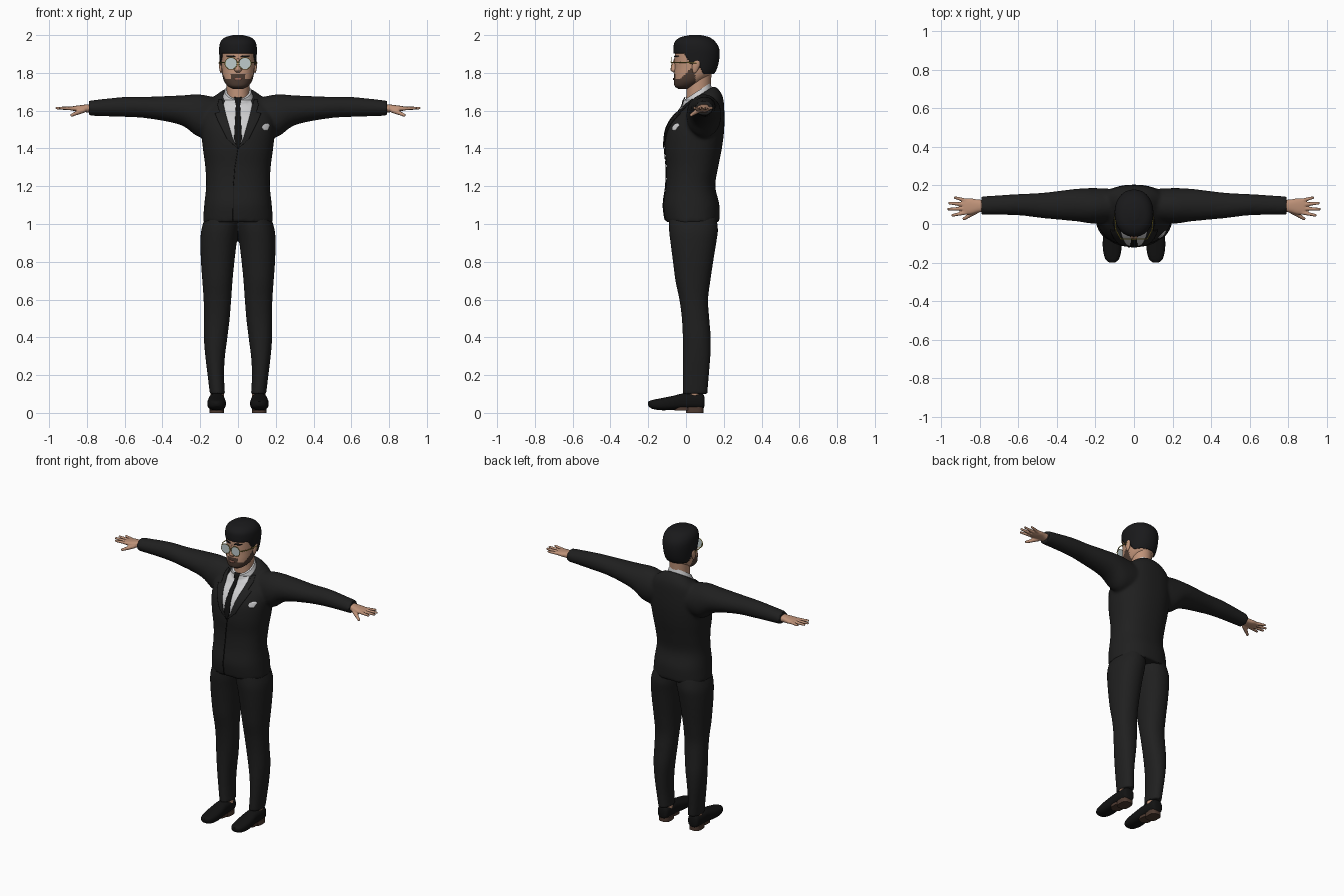
import bpy, bmesh, math
from mathutils import Vector as V
from mathutils.bvhtree import BVHTree

if "Cube" in bpy.data.objects:
    bpy.data.objects.remove(bpy.data.objects["Cube"])


def mat(name, r, g, b):
    m = bpy.data.materials.new(name)
    m.diffuse_color = (r, g, b, 1)
    m.use_nodes = True
    m.node_tree.nodes["Principled BSDF"].inputs["Base Color"].default_value = m.diffuse_color
    return m


SUIT = mat("suit_charcoal", .014, .014, .014)
BLACK = mat("black", .006, .006, .006)
HAIR = mat("hair_black", .010, .010, .011)
SKIN = mat("skin", .52, .29, .19)
BEARD = mat("beard_brown", .075, .045, .032)
LIPS = mat("lips", .33, .14, .10)
SHIRT = mat("shirt_white", .62, .62, .63)
LENS = mat("lens_pale", .52, .60, .60)
GOLD = mat("frame_gold", .42, .33, .05)
SOLE = mat("sole_brown", .075, .042, .03)


def finish(name, bm, *mats, angle=45):
    bmesh.ops.recalc_face_normals(bm, faces=bm.faces)
    me = bpy.data.meshes.new(name)
    bm.to_mesh(me)
    bm.free()
    for m in mats:
        me.materials.append(m)
    me.polygons.foreach_set("use_smooth", [True] * len(me.polygons))
    me.set_sharp_from_angle(angle=math.radians(angle))
    ob = bpy.data.objects.new(name, me)
    bpy.context.collection.objects.link(ob)
    return ob


def loft(bm, rings, n=32, p=2.0, steps=4, sides=(1,)):
    """Closed skin through rings (centre, u axis, v axis), splined between rings."""
    rings = [[V(a) for a in r] for r in rings]
    fine = []
    for i in range(len(rings) - 1):
        a, b, c, d = (rings[min(max(k, 0), len(rings) - 1)] for k in (i - 1, i, i + 1, i + 2))
        for s in range(steps):
            t = s / steps
            fine.append([b[k] + (c[k] - a[k]) * t * .5
                         + (a[k] * 2 - b[k] * 5 + c[k] * 4 - d[k]) * t * t * .5
                         + (b[k] * 3 - a[k] - c[k] * 3 + d[k]) * t ** 3 * .5 for k in range(3)])
    fine.append(rings[-1])
    for side in sides:
        rows = []
        for c, u, v in fine:
            row = []
            for j in range(n):
                a = math.tau * j / n
                cu, sv = (math.copysign(abs(f) ** (2 / p), f) for f in (math.cos(a), math.sin(a)))
                q = c + u * cu + v * sv
                row.append(bm.verts.new((q.x * side, q.y, q.z)))
            rows.append(row)
        for r0, r1 in zip(rows, rows[1:]):
            for j in range(n):
                k = (j + 1) % n
                bm.faces.new((r0[j], r0[k], r1[k], r1[j]))
        bm.faces.new(rows[0])
        bm.faces.new(rows[-1])


def level(z, yf, yb, rx, tilt=0, cx=0):
    """Horizontal ring from front and back depth; tilt raises the back."""
    ry = (yb - yf) / 2
    return (cx, (yf + yb) / 2, z), (rx, 0, 0), (0, ry, ry * tilt)


def tube(bm, a, b, r0, r1, **kw):
    a, b = V(a), V(b)
    d = (b - a).normalized()
    u = d.orthogonal().normalized()
    w = d.cross(u)
    loft(bm, [(p, u * r, w * r) for p, r in ((a, r0), (b, r1))], **kw)


def fuse(ob, voxel, smooth):
    """Blend overlapping skins into one surface."""
    m = ob.modifiers.new("fuse", 'REMESH')
    m.mode, m.voxel_size, m.use_smooth_shade = 'VOXEL', voxel, True
    if smooth:
        s = ob.modifiers.new("soften", 'SMOOTH')
        s.factor, s.iterations = .5, smooth
    me = bpy.data.meshes.new_from_object(ob.evaluated_get(bpy.context.evaluated_depsgraph_get()))
    ob.modifiers.clear()
    ob.data = me
    me.set_sharp_from_angle(angle=math.radians(50))
    return ob


def tree(*obs):
    vs, fs = [], []
    for o in obs:
        k = len(vs)
        vs += [v.co.copy() for v in o.data.vertices]
        fs += [[i + k for i in f.vertices] for f in o.data.polygons]
    return BVHTree.FromPolygons(vs, fs)


def plate(name, bvh, rows, m, off=.003, cols=8, sides=(1,), thick=.004):
    """Thin plate laid on the front; rows are (z, x left, x right)."""
    bm = bmesh.new()
    for side in sides:
        grid = []
        for (z0, a0, b0), (z1, a1, b1) in zip(rows, rows[1:]):
            k = max(1, round(abs(z1 - z0) / .008))
            for i in range(k + 1):
                t = i / k
                z, a, b = z0 + (z1 - z0) * t, a0 + (a1 - a0) * t, b0 + (b1 - b0) * t
                line = []
                for c in range(cols + 1):
                    x = (a + (b - a) * c / cols) * side
                    hit = bvh.ray_cast(V((x, -1, z)), V((0, 1, 0)))[0]
                    line.append(bm.verts.new((x, (hit.y if hit else 0) - off, z)))
                grid.append(line)
        for r0, r1 in zip(grid, grid[1:]):
            for c in range(cols):
                bm.faces.new((r0[c], r0[c + 1], r1[c + 1], r1[c]))
    bmesh.ops.remove_doubles(bm, verts=bm.verts, dist=.0002)
    ob = finish(name, bm, m)
    s = ob.modifiers.new("thickness", 'SOLIDIFY')
    s.thickness, s.offset = thick, 0
    return ob


LR = (1, -1)

# Jacket: body and both sleeves fused
bm = bmesh.new()
loft(bm, [level(*r) for r in (
    (1.01, -.108, .177, .186), (1.1, -.12, .177, .179), (1.2, -.107, .155, .169),
    (1.3, -.104, .17, .173), (1.4, -.112, .19, .186), (1.5, -.102, .202, .195),
    (1.58, -.066, .203, .188, .1), (1.635, -.03, .196, .162, .3),
    (1.665, -.022, .172, .12, .5), (1.678, -.016, .146, .088, .65))], n=48, p=2.3)
loft(bm, [((x, y, z), (0, ry, 0), (0, 0, rz)) for x, y, z, ry, rz in (
    (.08, .10, 1.57, .08, .09), (.2, .094, 1.572, .092, .114), (.3, .098, 1.602, .084, .079),
    (.47, .096, 1.616, .066, .058), (.6, .1, 1.62, .055, .053), (.79, .096, 1.613, .047, .040))],
     sides=LR)
jacket = fuse(finish("jacket", bm, SUIT), .01, 4)

# Trousers: two legs joined at the hips
bm = bmesh.new()
loft(bm, [level(z, yf, yb, (b - a) / 2, 0, (a + b) / 2) for z, a, b, yf, yb in (
    (.1, .069, .149, -.017, .113), (.2, .074, .161, -.016, .121), (.3, .069, .173, -.016, .129),
    (.4, .056, .181, -.017, .131), (.5, .044, .181, -.022, .123), (.6, .036, .182, -.035, .117),
    (.7, .029, .189, -.056, .129), (.8, .019, .196, -.069, .144), (.9, .007, .199, -.082, .16),
    (.97, -.005, .194, -.09, .169), (1.04, -.012, .172, -.09, .16))], p=2.15, sides=LR)
fuse(finish("trousers", bm, SUIT), .008, 2)

# Ankles
bm = bmesh.new()
tube(bm, (.11, .045, .07), (.11, .045, .14), .036, .036, n=20, sides=LR)
finish("ankles", bm, SKIN)

# Shoes: lofted heel to toe
bm = bmesh.new()
loft(bm, [((.113, y, (lo + hi) / 2), (w, 0, 0), (0, 0, (hi - lo) / 2)) for y, w, lo, hi in (
    (.097, .02, .035, .085), (.085, .037, .02, .102), (.03, .042, .02, .104), (-.02, .043, .02, .102),
    (-.07, .048, .016, .09), (-.13, .048, .014, .078), (-.18, .036, .022, .068),
    (-.2, .014, .038, .06))], n=28, p=2.6, sides=LR)
finish("shoes", bm, BLACK, angle=60)

# Heels and arch soles
bm = bmesh.new()
loft(bm, [level(z, 0, .092, .038, 0, .113) for z in (0, .03)], p=3, steps=1, sides=LR)
loft(bm, [level(z, -.06, .02, .036, 0, .113) for z in (.012, .03)], p=3, steps=1, sides=LR)
finish("shoe_soles", bm, SOLE)

# Hands: palm, four fingers and thumb
bm = bmesh.new()
loft(bm, [((x, y, z), (0, ry, 0), (0, 0, rz)) for x, y, z, ry, rz in (
    (.77, .095, 1.612, .03, .024), (.81, .093, 1.612, .034, .02), (.85, .091, 1.611, .042, .016),
    (.885, .09, 1.612, .038, .010))], n=24, p=2.4, sides=LR)
for y0, x1, y1 in ((.06, .945, .044), (.08, .967, .077), (.101, .962, .108), (.12, .932, .138)):
    tube(bm, (.865, y0, 1.611), (x1, y1, 1.614), .011, .007, n=12, sides=LR)
tube(bm, (.815, .068, 1.604), (.885, .024, 1.574), .015, .008, n=12, sides=LR)
fuse(finish("hands", bm, SKIN), .0045, 2)

# Neck and shirt collar
bm = bmesh.new()
loft(bm, [level(1.62, .0, .13, .062), level(1.70, .002, .13, .06), level(1.80, .005, .135, .062)])
neck = finish("neck", bm, SKIN)
bm = bmesh.new()
loft(bm, [level(1.65, -.02, .14, .086, .65), level(1.675, -.014, .135, .079, .65),
          level(1.703, -.008, .13, .07, .65)], n=40)
collar = finish("shirt_collar", bm, SHIRT)

# Shirt front, tie, lapels, front seam and pocket square
chest = tree(jacket, collar, neck)
plate("shirt_front", chest, ((1.405, 0, 0), (1.45, -.028, .028), (1.55, -.058, .058),
                             (1.63, -.076, .076), (1.655, -.07, .07)), SHIRT, cols=20)
plate("tie", chest, ((1.405, -.006, .006), (1.45, -.021, .021), (1.63, -.011, .011),
                     (1.637, -.013, .013), (1.67, -.02, .02)), BLACK, off=.008)
plate("lapels", chest, ((1.40, 0, .004), (1.45, .027, .058), (1.55, .056, .108), (1.585, .066, .122),
                        (1.59, .067, .098), (1.63, .076, .108), (1.66, .086, .10)),
      SUIT, off=.005, sides=LR, thick=.006)
plate("front_seam", chest, ((1.02, -.028, -.024), (1.2, -.027, -.023), (1.3, -.019, -.015),
                            (1.40, -.002, .002)), BLACK, cols=1)
plate("pocket_square", chest, ((1.495, .137, .156), (1.51, .126, .162), (1.522, .13, .168),
                               (1.532, .145, .16)), SHIRT)

# Head, with the beard picked by height and depth
bm = bmesh.new()
loft(bm, [level(*r) for r in (
    (1.716, -.042, .02, .03), (1.73, -.06, .05, .054), (1.755, -.064, .09, .073),
    (1.79, -.063, .13, .083), (1.83, -.06, .15, .087), (1.88, -.06, .158, .089),
    (1.93, -.056, .158, .09), (1.965, -.042, .138, .078), (1.985, 0, .1, .05))],
     n=72, p=2.25, steps=8)
for f in bm.faces:
    c = f.calc_center_median()
    jaw = c.z < 1.768 + max(0, c.y + .03) * 1.0 and c.y < .05
    moustache = abs(c.x) < .036 and 1.76 < c.z < 1.795 and c.y < 0
    f.material_index = 1 if jaw or moustache else 0
head = finish("head", bm, SKIN, BEARD)

# Nose and ears
bm = bmesh.new()
loft(bm, [((0, y, z), (w, 0, 0), (0, d, 0)) for z, y, w, d in (
    (1.875, -.056, .007, .007), (1.835, -.063, .012, .015), (1.815, -.064, .018, .018),
    (1.803, -.058, .012, .009))], n=16)
finish("nose", bm, SKIN, angle=70)
bm = bmesh.new()
loft(bm, [((.09, .052 + (z - 1.835) * .2, z), (.011 * w, 0, 0), (0, .021 * w, 0)) for z, w in (
    (1.80, .3), (1.815, .7), (1.84, 1), (1.86, .85), (1.87, .3))], n=16, sides=LR)
finish("ears", bm, SKIN, angle=70)

# Mouth and eyebrows
face = tree(head)
plate("lips", face, ((1.762, -.014, .014), (1.768, -.021, .021), (1.774, -.014, .014)), LIPS, off=.002)
plate("eyebrows", face, ((1.884, .014, .05), (1.889, .016, .062), (1.893, .03, .055)), HAIR, sides=LR)

# Hair: shell trimmed along the hairline
bm = bmesh.new()
loft(bm, [level(*r) for r in (
    (1.78, -.02, .138, .08), (1.82, -.05, .163, .091), (1.88, -.062, .177, .098),
    (1.93, -.066, .175, .1), (1.965, -.059, .155, .092), (1.988, -.03, .125, .068),
    (2.0, .02, .08, .025))], n=96, p=2.15, steps=9)


def hairline(y):
    pts = ((-1, 1.912), (-.01, 1.905), (.025, 1.845), (.045, 1.835), (.065, 1.845), (.095, 1.795), (1, 1.79))
    for (a, za), (b, zb) in zip(pts, pts[1:]):
        if y <= b:
            return za + (zb - za) * (y - a) / (b - a)


bmesh.ops.delete(bm, geom=[f for f in bm.faces if f.calc_center_median().z < hairline(f.calc_center_median().y)],
                 context='FACES')
hair = finish("hair", bm, HAIR, angle=70)
s = hair.modifiers.new("thickness", 'SOLIDIFY')
s.thickness, s.offset = .008, -1

# Glasses: lenses, rims, bridge and temples
bm = bmesh.new()
tube(bm, (.037, -.080, 1.85), (.037, -.077, 1.85), .031, .031, n=28, steps=1, sides=LR)
finish("lenses", bm, LENS)
bm = bmesh.new()
for k in range(28):
    a, b = (math.tau * (k + j) / 28 for j in (0, 1))
    tube(bm, *[(.037 + .032 * math.cos(t), -.0785, 1.85 + .031 * math.sin(t)) for t in (a, b)],
         .0022, .0022, n=6, steps=1, sides=LR)
tube(bm, (-.008, -.081, 1.858), (.008, -.081, 1.858), .0025, .0025, n=6, steps=1)
tube(bm, (.068, -.078, 1.856), (.094, -.03, 1.856), .0028, .0028, n=6, steps=1, sides=LR)
tube(bm, (.094, -.03, 1.856), (.1, .055, 1.852), .0028, .0028, n=6, steps=1, sides=LR)
finish("glasses_frame", bm, GOLD)
